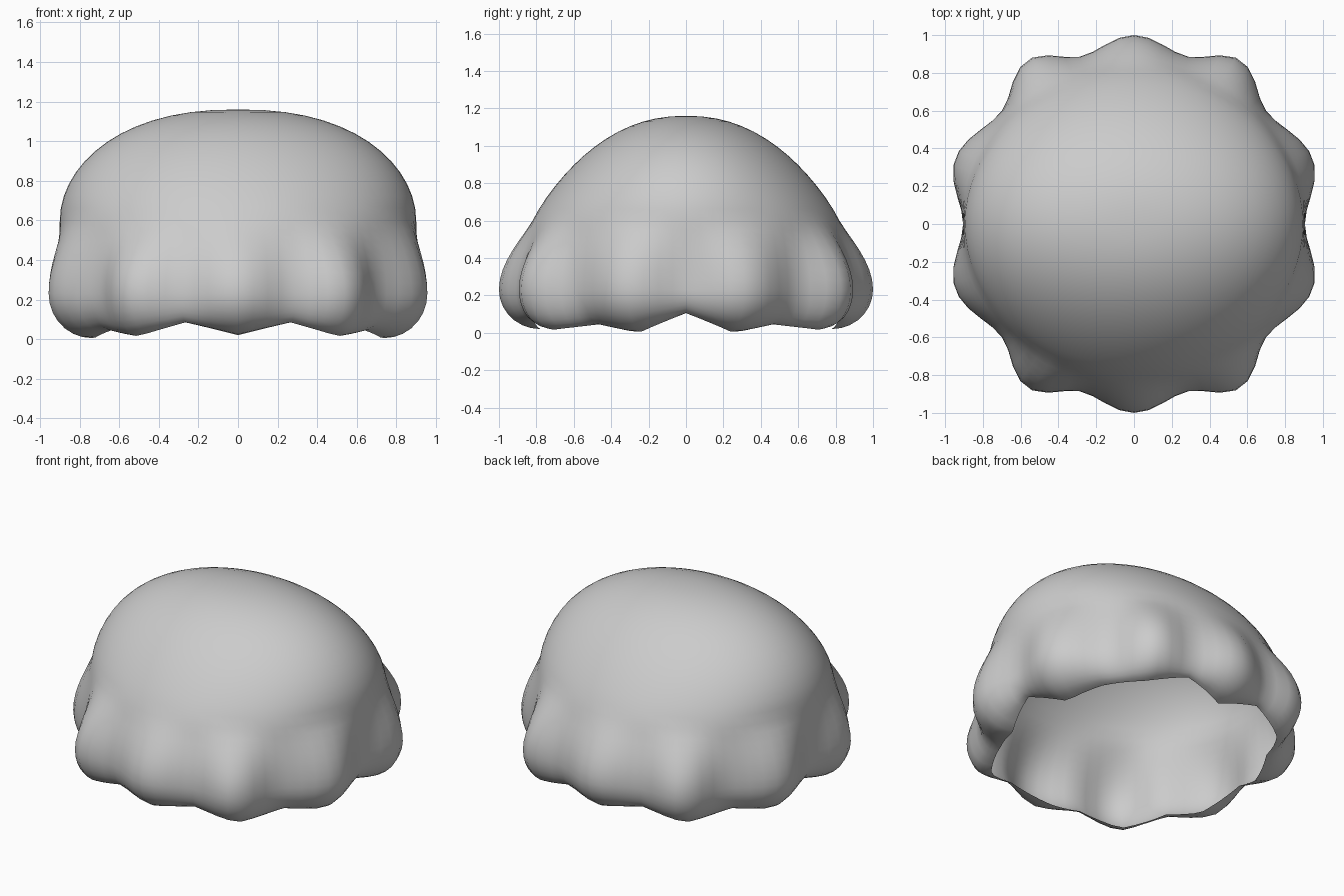
import bpy, bmesh
from math import sin, cos, pi, radians, degrees, sqrt

if "Cube" in bpy.data.objects:
    bpy.data.objects.remove(bpy.data.objects["Cube"])

SEG, DOME, FLARE, CURL = 80, 14, 7, 7
Z_TOP, Z_SHOULDER, Z_WIDE = 1.16, 0.60, 0.23

# one quarter of the scalloped edge, by angle: radius at the widest ring, then rim radius and height
WIDE = [(0, .905), (20, 1.008), (40, .92), (57, 1.035), (73, .93), (90, 1.0)]
RIM_R = [(0, .82), (19, .775), (36, .79), (55, .88), (72, .86), (90, .78)]
RIM_Z = [(0, .105), (19, 0), (36, .045), (55, .015), (72, .085), (90, .02)]


def lookup(table, a, smooth=False):
    for (a0, v0), (a1, v1) in zip(table, table[1:]):
        if a <= a1 + 1e-6:
            f = (a - a0) / (a1 - a0)
            if smooth:
                f = (1 - cos(pi * f)) / 2
            return v0 + (v1 - v0) * f
    return table[-1][1]


def ellipse(rx, ry, t):
    return 1 / sqrt((cos(t) / rx) ** 2 + (sin(t) / ry) ** 2)


def column(t):
    """Radius and height down the shell at angle t."""
    a = degrees(t) % 180
    a = min(a, 180 - a)
    pts = []
    # dome: wide and flat across x, more pointed along y
    for i in range(1, DOME + 1):
        u = cos(pi / 2 * i / DOME)
        u = max(u, 0)
        rx = .9 * (1 - u ** 1.95) ** (1 / 2.3)
        ry = .82 * (1 - u ** 1.1) ** (1 / 2.2)
        pts.append((ellipse(rx, ry, t), Z_SHOULDER + (Z_TOP - Z_SHOULDER) * u))
    # flare out into the lobes
    r0, wide = pts[-1][0], lookup(WIDE, a, True)
    for i in range(1, FLARE + 1):
        f = i / FLARE
        pts.append((r0 + (wide - r0) * sin(f * pi / 2) ** 1.1,
                    Z_SHOULDER + (Z_WIDE - Z_SHOULDER) * f))
    # curl in under to the rim
    rr, rz = lookup(RIM_R, a), lookup(RIM_Z, a)
    for i in range(1, CURL + 1):
        f = pi / 2 * i / CURL
        pts.append((rr + (wide - rr) * cos(f), Z_WIDE - (Z_WIDE - rz) * sin(f)))
    return pts


# scalloped open shell
bm = bmesh.new()
apex = bm.verts.new((0, 0, Z_TOP))
cols = []
for k in range(SEG):
    t = radians(360 * k / SEG)
    cols.append([bm.verts.new((r * cos(t), r * sin(t), z)) for r, z in column(t)])
for k in range(SEG):
    c, d = cols[k], cols[(k + 1) % SEG]
    bm.faces.new((apex, c[0], d[0]))
    for i in range(len(c) - 1):
        bm.faces.new((c[i], c[i + 1], d[i + 1], d[i]))
for f in bm.faces:
    f.smooth = True
mesh = bpy.data.meshes.new("scalloped_dome")
bm.to_mesh(mesh)
bm.free()
bpy.context.collection.objects.link(bpy.data.objects.new("scalloped_dome", mesh))
